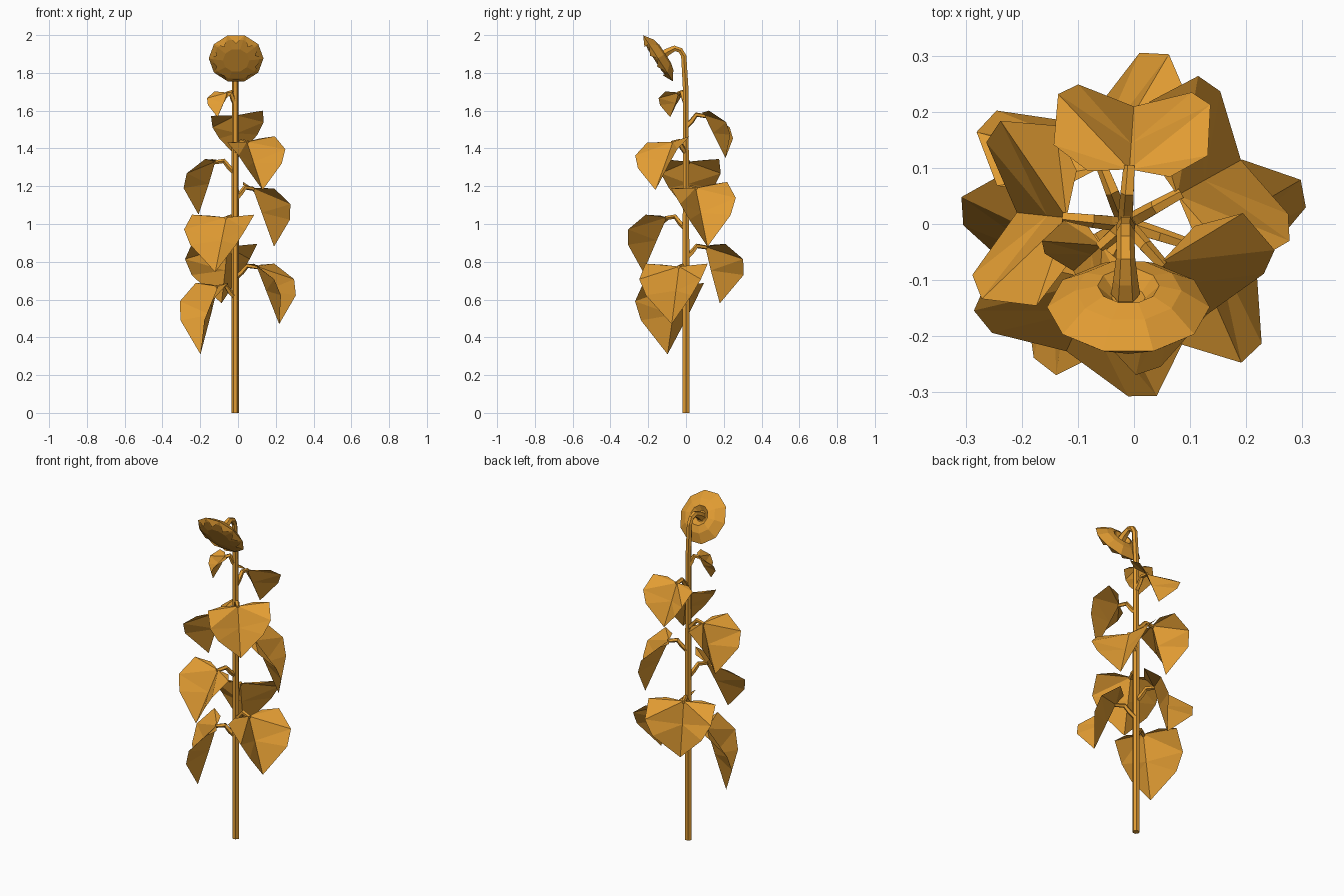
import bpy, bmesh
from math import sin, cos, pi, radians
from mathutils import Vector

cube = bpy.data.objects.get("Cube")
if cube:
    bpy.data.objects.remove(cube, do_unlink=True)

STEM_X = -0.015

amber = bpy.data.materials.new("amber")
amber.use_nodes = True
amber.diffuse_color = (0.76, 0.335, 0.033, 1)
amber.node_tree.nodes["Principled BSDF"].inputs["Base Color"].default_value = amber.diffuse_color


def finish(bm, name, angle, height=0.0):
    """Turn a part built in an outward (x), sideways (y), up (z) frame to its heading."""
    mesh = bpy.data.meshes.new(name)
    bm.to_mesh(mesh)
    bm.free()
    mesh.materials.append(amber)
    ob = bpy.data.objects.new(name, mesh)
    ob.location = (STEM_X, 0, height)
    ob.rotation_euler.z = radians(angle)
    bpy.context.collection.objects.link(ob)


def bridge(bm, a, b):
    n = len(a)
    for i in range(n):
        bm.faces.new((a[i], a[(i + 1) % n], b[(i + 1) % n], b[i]))


def tube(name, path, sides, angle, height=0.0):
    """Faceted tube along (outward, up, radius) points."""
    bm = bmesh.new()
    pts = [Vector((r, 0, z)) for r, z, _ in path]
    side = Vector((0, 1, 0))
    rings = []
    for i, p in enumerate(pts):
        t = (pts[min(i + 1, len(pts) - 1)] - pts[max(i - 1, 0)]).normalized()
        other = t.cross(side)
        ring = []
        for k in range(sides):
            a = 2 * pi * k / sides
            ring.append(bm.verts.new(p + path[i][2] * (side * cos(a) + other * sin(a))))
        rings.append(ring)
    for a, b in zip(rings, rings[1:]):
        bridge(bm, a, b)
    bm.faces.new(rings[0])
    bm.faces.new(rings[-1])
    bmesh.ops.recalc_face_normals(bm, faces=bm.faces)
    finish(bm, name, angle, height)


def leaf(name, angle, height, reach, tip_out, width, drop, roll):
    """Drooping heart-shaped leaf, creased along its midrib, lobes bent outward."""
    bm = bmesh.new()

    def vert(r, s, z):
        return bm.verts.new((r, s * width, z * drop + roll * s * width))

    root = 0.115 * reach
    base, mid, tip = vert(root, 0, 0), vert((root + tip_out) / 2 - 0.01, 0, -0.42), vert(tip_out, 0, -1)
    edge = [(0.105, 0.09, 0.03), (0.155, 0.17, 0.05), (0.262, 0.168, -0.22), (0.285, 0.125, -0.5)]
    for sign in (1, -1):
        e = [vert(r * reach, s * sign, z) for r, s, z in edge]
        for tri in ((base, e[0], e[1]), (base, e[1], e[2]), (base, e[2], mid),
                    (mid, e[2], e[3]), (mid, e[3], tip)):
            bm.faces.new(tri[::-sign])
    finish(bm, name + "_leaf", angle, height)
    # Arched stalk joining the leaf to the stem
    tube(name + "_stalk", [(0, -0.06, 0.014), (0.035 * reach, -0.03, 0.014),
                           (0.065 * reach, 0.004, 0.013), (0.122 * reach, -0.004, 0.011)],
         5, angle, height)


# Main stem, nodding forward at the top
tube("stem", [(0, 0, 0.02), (0, 0.9, 0.02), (0.002, 1.72, 0.017), (0.012, 1.89, 0.016),
              (0.03, 1.92, 0.016), (0.06, 1.93, 0.017), (0.1, 1.91, 0.022),
              (0.125, 1.89, 0.026)], 6, -90)

# Leaves from top to bottom: name, heading, height, reach, tip distance, width, droop, roll
for spec in (("crown", 222, 1.695, 0.5, 0.125, 0.46, 0.13, 0),
             ("upper_back", 86, 1.575, 0.85, 0.21, 0.81, 0.225, -0.1),
             ("upper_front", -48, 1.435, 0.81, 0.217, 0.99, 0.255, 0.1),
             ("upper_right", 174, 1.33, 0.92, 0.195, 0.95, 0.28, 0),
             ("middle_left", 29, 1.19, 0.92, 0.235, 1.0, 0.31, 0.1),
             ("middle_front", 245, 1.035, 0.97, 0.25, 1.07, 0.29, 0),
             ("middle_back", 112, 0.88, 0.96, 0.193, 1.1, 0.3, 0),
             ("lower_left", -18, 0.775, 1.04, 0.245, 1.02, 0.305, 0),
             ("lower_right", 208, 0.67, 0.9, 0.208, 1.07, 0.36, 0)):
    leaf(*spec)

# Flower head: tilted disc with a cupped back, domed face and sepal points
bm = bmesh.new()
centre = Vector((0.148, 0.005, 1.877))
facing = Vector((0.84, 0, -0.543))
across = Vector((0, 1, 0))
upward = facing.cross(across) * 1.05
SIDES = 10


def head_vert(radius, depth, step):
    a = 2 * pi * step / SIDES
    return bm.verts.new(centre + facing * depth + radius * (across * cos(a) + upward * sin(a)))


profile = [(0.03, -0.02), (0.055, -0.045), (0.095, -0.035), (0.145, 0.0), (0.122, 0.01), (0.07, 0.02)]
rings = [[head_vert(r, d, k) for k in range(SIDES)] for r, d in profile]
for a, b in zip(rings, rings[1:]):
    bridge(bm, a, b)
bm.faces.new(rings[0])
bm.faces.new(rings[-1])
bmesh.ops.recalc_face_normals(bm, faces=bm.faces)
# Sepals folding inward over the face
for k in range(SIDES):
    point = head_vert(0.105, 0.028, k + 0.5)
    bm.faces.new((rings[3][k], rings[3][(k + 1) % SIDES], point))
finish(bm, "flower_head", -90)
